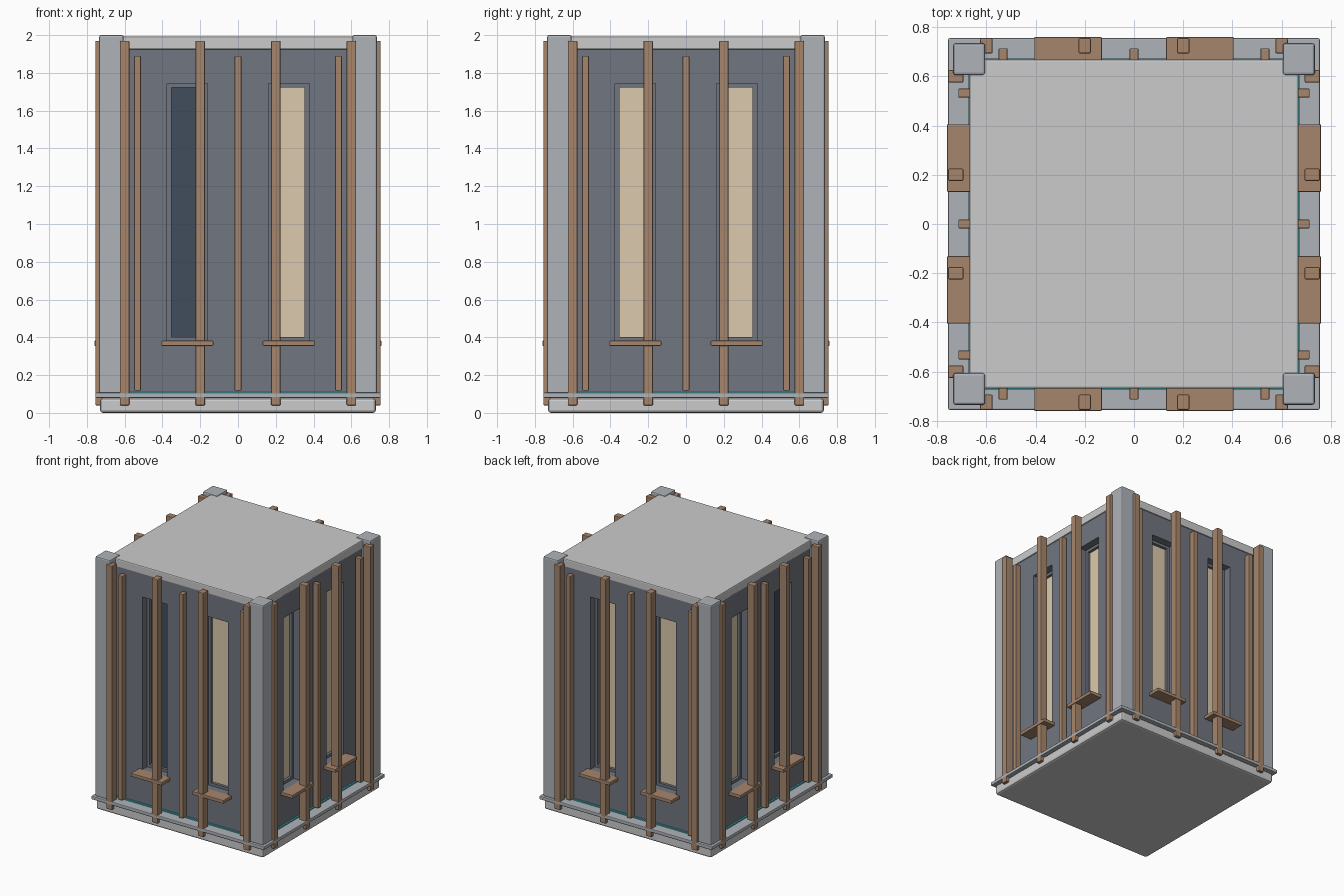
import bpy, bmesh
from math import pi
from mathutils import Matrix

if "Cube" in bpy.data.objects:
    bpy.data.objects.remove(bpy.data.objects["Cube"])


def material(name, rgb):
    m = bpy.data.materials.new(name)
    m.diffuse_color = (*rgb, 1)
    m.use_nodes = True
    m.node_tree.nodes["Principled BSDF"].inputs["Base Color"].default_value = m.diffuse_color
    return m


WOOD = material("wood", (0.38, 0.235, 0.15))
WALL = material("wall_grey", (0.165, 0.18, 0.215))
METAL = material("pale_metal", (0.43, 0.455, 0.485))
LIT = material("lit_glass", (0.72, 0.60, 0.42))
DARK = material("dark_glass", (0.053, 0.076, 0.107))
TEAL = material("teal_glow", (0.05, 0.5, 0.55))


def boxes(name, spans, mat=None, bevel=0.0, side=0):
    """One object from boxes (x0, x1, y0, y1, z0, z1), turned to a side of the building."""
    bm = bmesh.new()
    for x0, x1, y0, y1, z0, z1 in spans:
        place = Matrix.Translation(((x0 + x1) / 2, (y0 + y1) / 2, (z0 + z1) / 2))
        size = Matrix.Diagonal((x1 - x0, y1 - y0, z1 - z0, 1))
        bmesh.ops.create_cube(bm, size=1, matrix=place @ size)
    bm.transform(Matrix.Rotation(side * pi / 2, 4, 'Z'))
    mesh = bpy.data.meshes.new(name)
    bm.to_mesh(mesh)
    bm.free()
    ob = bpy.data.objects.new(name, mesh)
    bpy.context.collection.objects.link(ob)
    if mat:
        mesh.materials.append(mat)
    if bevel:
        mod = ob.modifiers.new("Bevel", 'BEVEL')
        mod.width = bevel
        mod.segments = 2
    return ob


def square(name, r, z0, z1, mat=None, bevel=0.0):
    return boxes(name, [(-r, r, -r, r, z0, z1)], mat, bevel)


# Base slab, ledge, glow strip and roof slab
square("base_slab", 0.73, 0, 0.078, None, 0.015)
square("base_ledge", 0.755, 0.08, 0.107, METAL, 0.005)
square("glow_strip", 0.672, 0.107, 0.116, TEAL)
square("roof_slab", 0.668, 1.925, 1.993, None, 0.008)

# Corner posts
for sx, sy, label in ((-1, -1, "front_left"), (1, -1, "front_right"),
                      (-1, 1, "back_left"), (1, 1, "back_right")):
    xs, ys = sorted((sx * 0.605, sx * 0.735)), sorted((sy * 0.605, sy * 0.735))
    boxes(label + "_corner_post", [(*xs, *ys, 0.1, 2.0)], METAL, 0.01)

# Wall body with recessed window openings cut into each side
walls = square("wall_body", 0.66, 0.105, 1.93, WALL)
for side in range(4):
    cutter = boxes("window_cutter",
                   [(c - 0.107, c + 0.107, -0.8, -0.57, 0.38, 1.745) for c in (-0.268, 0.268)],
                   WALL, 0, side)
    cutter.hide_render = True
    mod = walls.modifiers.new("Openings", 'BOOLEAN')
    mod.operation = 'DIFFERENCE'
    mod.solver = 'EXACT'
    mod.object = cutter
    bpy.context.view_layer.objects.active = walls
    bpy.ops.object.modifier_apply(modifier=mod.name)
    bpy.data.objects.remove(cutter)

# Windows, sills and slats on all four sides
unlit = {("front", -1), ("left", 1)}
for side, label in enumerate(("front", "right", "back", "left")):
    for s in (-1, 1):
        c = s * 0.268
        tag = f"{label}_{'a' if s < 0 else 'b'}"
        x0, x1, z0, z1, t = c - 0.107, c + 0.107, 0.38, 1.745, 0.022
        boxes(tag + "_window_glass", [(x0 + t, x1 - t, -0.578, -0.565, z0 + t, z1 - t)],
              DARK if (label, s) in unlit else LIT, 0, side)
        boxes(tag + "_window_frame",
              [(x0, x0 + t, -0.6, -0.565, z0, z1), (x1 - t, x1, -0.6, -0.565, z0, z1),
               (x0 + t, x1 - t, -0.6, -0.565, z0, z0 + t),
               (x0 + t, x1 - t, -0.6, -0.565, z1 - t, z1)], WALL, 0, side)
        boxes(tag + "_window_sill", [(c - 0.137, c + 0.137, -0.76, -0.655, 0.355, 0.382)],
              WOOD, 0.004, side)
    boxes(label + "_wide_slats",
          [(x - 0.025, x + 0.025, -0.755, -0.693, 0.04, 1.97) for x in (-0.6, -0.2, 0.2, 0.6)],
          WOOD, 0.005, side)
    boxes(label + "_narrow_slats",
          [(x - 0.018, x + 0.018, -0.714, -0.665, 0.118, 1.89) for x in (-0.532, 0, 0.532)],
          WOOD, 0.004, side)
